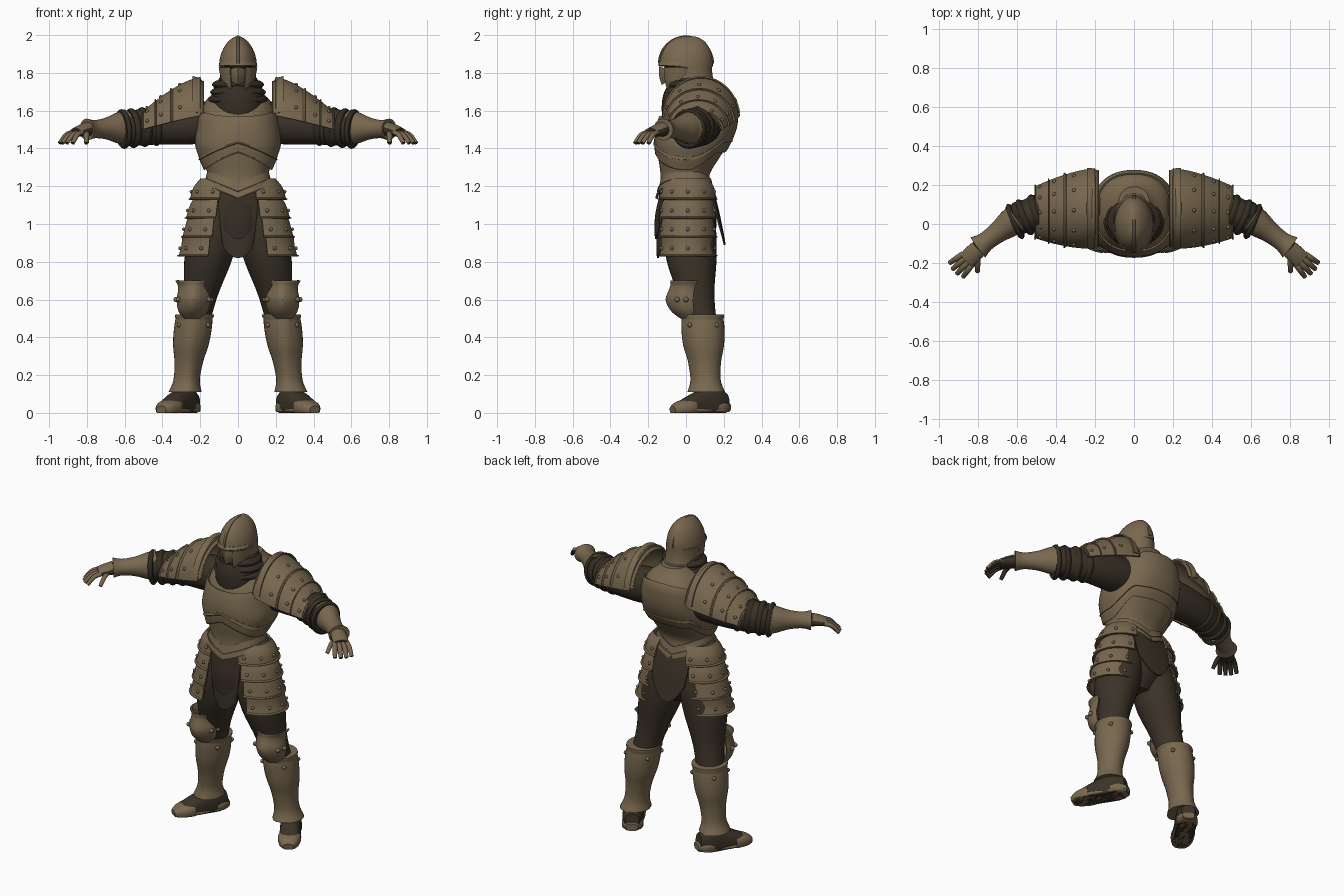
import bpy, bmesh, math
from mathutils import Vector

cube = bpy.data.objects.get("Cube")
if cube:
    bpy.data.objects.remove(cube, do_unlink=True)

def material(name, *rgb):
    mat = bpy.data.materials.new(name)
    mat.use_nodes = True
    mat.diffuse_color = (*rgb, 1)
    shader = mat.node_tree.nodes["Principled BSDF"]
    shader.inputs["Base Color"].default_value = (*rgb, 1)
    shader.inputs["Roughness"].default_value = 0.7
    return mat

STEEL = material("aged bronze armour", 0.19, 0.138, 0.078)
CLOTH = material("dark cloth", 0.042, 0.032, 0.02)
MAIL = material("dark mail", 0.034, 0.026, 0.017)
SLIT = material("black eye slit", 0.008, 0.007, 0.006)
X, Y, Z = Vector((1, 0, 0)), Vector((0, 1, 0)), Vector((0, 0, 1))
made = []

def finish(name, bm, mat, pair):
    """Turn the mesh into one object, or into a left and a right one."""
    bmesh.ops.recalc_face_normals(bm, faces=bm.faces)
    for side in (("left_", "right_") if pair else ("",)):
        if side == "right_":
            bmesh.ops.scale(bm, vec=(-1, 1, 1), verts=bm.verts)
            bmesh.ops.reverse_faces(bm, faces=bm.faces)
        mesh = bpy.data.meshes.new(side + name)
        bm.to_mesh(mesh)
        mesh.materials.append(mat)
        ob = bpy.data.objects.new(side + name, mesh)
        bpy.context.collection.objects.link(ob)
        made.append(ob)
    bm.free()

def surface(name, point, mat, arc=None, rows=8, cols=32, thick=0.0, pair=False):
    """Grid over point(fraction, angle); closed and capped when no arc is given."""
    bm = bmesh.new()
    first, last = [math.radians(a) for a in (arc or (0, 360))]
    count = cols + 1 if arc else cols
    grid = [[bm.verts.new(point(i / rows, first + (last - first) * j / cols))
             for j in range(count)] for i in range(rows + 1)]
    for low, high in zip(grid, grid[1:]):
        for j in range(cols):
            k = (j + 1) % count
            bm.faces.new((low[j], low[k], high[k], high[j]))
    if thick:
        bmesh.ops.recalc_face_normals(bm, faces=bm.faces)
        bmesh.ops.solidify(bm, geom=bm.faces[:], thickness=thick)
    elif not arc:
        bm.faces.new(grid[0][::-1])
        bm.faces.new(grid[-1])
    finish(name, bm, mat, pair)

def sample(values, f):
    """Smooth value at fraction f of a list of numbers or points; constants pass through."""
    if isinstance(values, (int, float)):
        return values
    t = f * (len(values) - 1)
    i = max(0, min(int(t), len(values) - 2))
    t -= i
    a, b, c, d = [Vector(v) if isinstance(v, tuple) else v for v in
                  (values[max(0, min(len(values) - 1, i + k))] for k in (-1, 0, 1, 2))]
    return b + (c - a + (2 * a - 5 * b + 4 * c - d + (3 * (b - c) + d - a) * t) * t) * (t / 2)

def ring_point(centre, wide, deep, angle, axis=Z, power=2.0):
    u = X if axis is Z else axis.cross(Z).normalized()
    v = Y if axis is Z else u.cross(axis)
    c, s = math.cos(angle), math.sin(angle)
    return (Vector(centre) + u * math.copysign(abs(c) ** (2 / power) * wide, c)
            + v * math.copysign(abs(s) ** (2 / power) * deep, s))

def loft(name, path, radii, mat, deep=1.0, axis=Z, power=2.0, lip=0.0, warp=None, rows=16, **kw):
    """Rings along a path; deep is the depth to width ratio, axis None follows the path."""
    def point(f, angle):
        way = axis or (sample(path, min(1, f + .02)) - sample(path, max(0, f - .02))).normalized()
        wide = sample(radii, f)
        rim = lip if f > 1 - 1.5 / rows else 0
        p = ring_point(sample(path, f), wide + rim, wide * sample(deep, f) + rim, angle, way, power)
        return warp(p, f) if warp else p
    surface(name, point, mat, rows=rows, **kw)

def rivets(name, centre, wide, deep, axis, angles, size=.01):
    bm = bmesh.new()
    for angle in angles:
        ball = bmesh.ops.create_icosphere(bm, subdivisions=2, radius=size)
        spot = ring_point(centre, wide, deep, math.radians(angle), axis)
        bmesh.ops.translate(bm, vec=spot, verts=ball["verts"])
    finish(name, bm, STEEL, True)

def ridge(p, middle, half):
    """One on the centre line, falling to zero at the given half width."""
    return max(0, 1 - abs(p.x - middle) / half)

# Torso profiles, evenly spaced from waist to neck
WAIST, NECK = 1.18, 1.74
HALF_WIDTH = [.165, .16, .19, .215, .21, .2, .165, .08]
FRONT = [-.14, -.135, -.145, -.155, -.15, -.125, -.075, 0]
BACK = [.13, .125, .17, .22, .255, .265, .255, .19]

def torso_point(z, angle, off=0):
    f = (z - WAIST) / (NECK - WAIST)
    front, back = sample(FRONT, f), sample(BACK, f)
    return ring_point((0, (front + back) / 2, z), sample(HALF_WIDTH, f) + off,
                      (back - front) / 2 + off, angle, power=2.3)

def hem(angle):
    s = math.sin(angle)
    if s < 0:
        return 1.34 + .09 * (1 - abs(math.cos(angle)))
    return 1.34 + .17 * s * s - .3 * max(0, s - .75)

def chest_shell(name, low, high, off):
    def point(f, angle):
        z = low(angle) + (high(angle) - low(angle)) * f
        return torso_point(z, angle, off + (.006 if f < .05 else 0))
    surface(name, point, STEEL, rows=20, cols=64, thick=.008)

surface("cuirass", lambda f, a: torso_point(WAIST + (NECK - WAIST) * f, a), STEEL, rows=32, cols=64)
chest_shell("upper_cuirass_plate", hem, lambda a: 1.62 + .05 * math.sin(a), .012)
chest_shell("middle_cuirass_plate", lambda a: hem(a) - .055, lambda a: hem(a) + .02, .005)

# Pointed waist plates
for k in range(2):
    top = Vector((0, 0, 1.28 - .035 * k))
    loft(f"waist_plate_{k + 1}", [top, top - Z * .045], [.162 + k * .01, .174 + k * .01], STEEL,
         deep=.85, lip=.005, power=2.3, cols=64, thick=.008,
         warp=lambda p, f: p - Z * .065 * ridge(p, 0, .16))

# Neck mail with soft folds
loft("neck_mail", [(0, 0, 1.57), (0, .03, 1.8)], [.125, .135, .135, .11, .08], MAIL)
for k in range(3):
    low = Vector((0, .015, 1.64 + .04 * k))
    size = .145 - .01 * k
    loft(f"mail_fold_{k + 1}", [low, low + Z * .04], [size, size + .012, size - .01], MAIL, deep=.86)

# Helmet
def dome(f, angle):
    turn = f * 1.5
    c = math.cos(turn)
    return ring_point((0, .012 * f, 1.835 + .16 * math.sin(turn)), .1 * c ** 1.2, .142 * c ** .8,
                      angle, power=1.9)

def crest(f, angle):
    swing, size = math.pi * f, .141 + .007 * math.sin(angle)
    return Vector((.009 * math.cos(angle), -math.cos(swing) * size, 1.85 + math.sin(swing) * size))

def keel(p, f):
    return p - (Y * .03 + Z * (f * .035 - .012)) * ridge(p, 0, .05)

loft("face_shadow", [(0, 0, 1.7), (0, 0, 1.86)], [.055, .08, .085], SLIT, deep=1.35)
surface("helmet_dome", dome, STEEL, rows=20)
surface("helmet_crest", crest, STEEL, rows=28, cols=8)
loft("helmet_brim", [(0, 0, 1.86), (0, 0, 1.84)], [.098, .103], STEEL, deep=1.42,
     arc=(-165, -15), rows=4, thick=.008, lip=.003)
loft("helmet_nape", [(0, .02, 1.84), (0, .03, 1.74)], [.098, .096, .1], STEEL, deep=1.2,
     arc=(-40, 220), thick=.008, lip=.006)
loft("cheek_guard", [(0, 0, 1.83), (0, -.01, 1.68)], [.095, .085, .06], STEEL, deep=1.28,
     arc=(-66, 5), cols=12, thick=.008, pair=True,
     warp=lambda p, f: p + Z * f * max(0, p.y + .07))
loft("mouth_guard", [(0, 0, 1.82), (0, 0, 1.76)], [.085, .085, .075], STEEL, deep=1.32,
     arc=(-128, -52), cols=20, thick=.006, warp=keel)

# Arms
ARM = [(.13, .09, 1.54), (.42, .08, 1.52), (.64, 0, 1.5)]
loft("arm_sleeve", ARM, [.1, .1, .09, .085, .06], CLOTH, deep=1.1, axis=None, pair=True)
for k in range(4):
    f = .5 + .12 * k
    loft(f"sleeve_band_{k + 1}", [sample(ARM, f), sample(ARM, f + .07)], [.088, .098, .088], MAIL,
         deep=1.08, axis=None, rows=8, pair=True)
loft("elbow_pad", [sample(ARM, .74) + Y * .025, sample(ARM, .94) + Y * .025], [.05, .07, .05], MAIL,
     deep=1.3, axis=None, rows=8, pair=True)
loft("forearm_guard", [(.8, -.12, 1.5), (.6, .03, 1.51)], [.064, .05, .054, .07, .075], STEEL,
     deep=[.9, 1.2], axis=None, lip=.006, pair=True)

# Pauldrons: overlapping lames cut from one tapering dome
def shoulder(f):
    taper = max(0, f) ** 1.7
    return Vector((.2 + .31 * f, .08 - .02 * f, 1.55 - .06 * f)), .207 - .075 * taper, .23 - .13 * taper

for k, (start, end) in enumerate(((0, .52), (.46, .78), (.72, 1))):
    rings = [shoulder(start + (end - start) * i / 3) for i in range(4)]
    loft(f"shoulder_lame_{k + 1}", [r[0] for r in rings], [r[1] for r in rings], STEEL,
         deep=[r[2] / r[1] for r in rings], axis=X, arc=(6, 174), thick=.012, lip=.01, pair=True)
    rivets(f"shoulder_rivets_{k + 1}", *rings[2], X, range(25, 160, 32))
loft("shoulder_collar", [(.24, .08, 1.55), (.18, .08, 1.55)], [.21, .208, .195], STEEL,
     deep=[1.11, 1.04], axis=X, arc=(10, 170), thick=.008, lip=.004, pair=True)

# Gauntlets
REACH, SPREAD = Vector((.72, -.69, 0)), Vector((.69, .72, 0))
WRIST = Vector((.78, -.11, 1.5))
KNUCKLES = WRIST + REACH * .11 - Z * .018
loft("palm", [WRIST, KNUCKLES], [.04, .047, .042], CLOTH, deep=[.9, .6, .45], axis=None, pair=True)
loft("hand_plate", [WRIST + REACH * .02, KNUCKLES], [.047, .05, .047], STEEL, deep=[.85, .55],
     axis=None, arc=(20, 160), thick=.006, pair=True)

def finger(name, base, way):
    path = [base, base + way / 2 - Z * .012, base + way - Z * .055]
    loft(name, path, [.0125, .0125, .01], CLOTH, axis=None, cols=10, rows=8, pair=True)
    loft(name + "_plate", path, [.015, .015, .012], STEEL, axis=None, arc=(0, 180), cols=10,
         rows=8, thick=.003, pair=True)

for k in range(4):
    i = k - 1.5
    finger(f"finger_{k + 1}", KNUCKLES - REACH * .012 + SPREAD * .023 * i,
           REACH * (.095 - .006 * i * i) + SPREAD * .01 * i)
finger("thumb", WRIST + REACH * .05 - SPREAD * .02 - Z * .018, Y * -.085)

# Hips, tassets and hanging cloth
loft("hips", [(0, 0, 1.22), (0, .03, .85)], [.15, .18, .17, .08], CLOTH, deep=.8)
loft("hip_belt", [(0, 0, 1.13), (0, 0, 1.09)], [.175, .18], MAIL, deep=.82, rows=4, thick=.01)
for k in range(4):
    top = Vector((.07 + .02 * k, .01, 1.24 - .1 * k))
    path, radii = [top, top + X * .01 - Z * .11], [.13 + .012 * k, .165, .175]
    loft(f"tasset_{k + 1}", path, radii, STEEL, deep=.87, arc=(-84, 80), thick=.01, lip=.008, pair=True)
    rivets(f"tasset_rivets_{k + 1}", sample(path, .6), .17, .148, Z, range(-70, 80, 35))

def rounded(p, f):
    return p + Z * f * 9 * p.x * p.x

loft("front_cloth", [(0, 0, 1.2), (0, 0, .82)], [.2, .19, .15], CLOTH, deep=[.7, .8, 1.03],
     arc=(-122, -58), thick=.01, warp=rounded)
loft("front_pouch", [(0, 0, 1.14), (0, 0, .92)], [.13, .15, .15], MAIL, deep=1.1,
     arc=(-120, -60), thick=.012, warp=rounded)
loft("back_cloth", [(0, .01, 1.2), (0, .03, .89)], [.2, .22, .2], CLOTH, deep=[.65, .73, .9],
     arc=(56, 124), thick=.01, warp=rounded)

# Legs
loft("trouser", [(.09, .02, 1.12), (.16, .03, .8), (.23, .08, .47)], [.1, .13, .125, .09, .08],
     CLOTH, deep=1.05, pair=True)
loft("knee_guard", [(.24, .02, .5), (.235, 0, .6), (.23, .02, .7)], [.05, .08, .09, .085, .095],
     STEEL, arc=(-205, 25), thick=.01, lip=.006, pair=True,
     warp=lambda p, f: p - Y * .018 * ridge(p, .235, .06) * math.sin(math.pi * f))
rivets("knee_rivets", (.235, 0, .6), .093, .093, Z, (-180, -150, -30, 0), .014)
loft("shin_guard", [(.28, .11, .11), (.23, .09, .52)], [.088, .07, .075, .095, .1, .095], STEEL,
     deep=1.1, lip=.007, rows=24, pair=True,
     warp=lambda p, f: p - Y * .01 * ridge(p, .25, .05) * (p.y < .1))
rivets("shin_rivets", (.235, .092, .465), .1, .11, Z, (-140, -40, 40, 140), .013)

# Feet, turned outward
def foot(f, z):
    return Vector((.235, .21, z)).lerp(Vector((.4, -.06, z)), f)

def boot_part(name, start, end, radii, mat, deep):
    loft(name, [start, end], radii, mat, deep=deep, axis=None, power=2.5, pair=True,
         warp=lambda p, f: Vector((p.x, p.y, max(0, p.z))))

boot_part("boot", foot(0, .06), foot(1, .02), [.04, .06, .06, .058, .035], CLOTH,
          [1.2, 1.5, 1.3, .8, .7])
boot_part("toe_cap", foot(.68, .03), foot(1.04, .015), [.066, .066, .054, .03], STEEL, .7)
boot_part("sole", foot(-.03, .014), foot(1, .014), [.035, .062, .058, .066, .058, .03], STEEL, .25)
boot_part("heel_guard", foot(-.04, .03), foot(.25, .03), [.035, .06, .062], STEEL, .6)

# Smooth shading with sharp plate edges
bpy.ops.object.select_all(action="DESELECT")
for ob in made:
    ob.select_set(True)
bpy.context.view_layer.objects.active = made[0]
bpy.ops.object.shade_smooth_by_angle(angle=math.radians(38))
